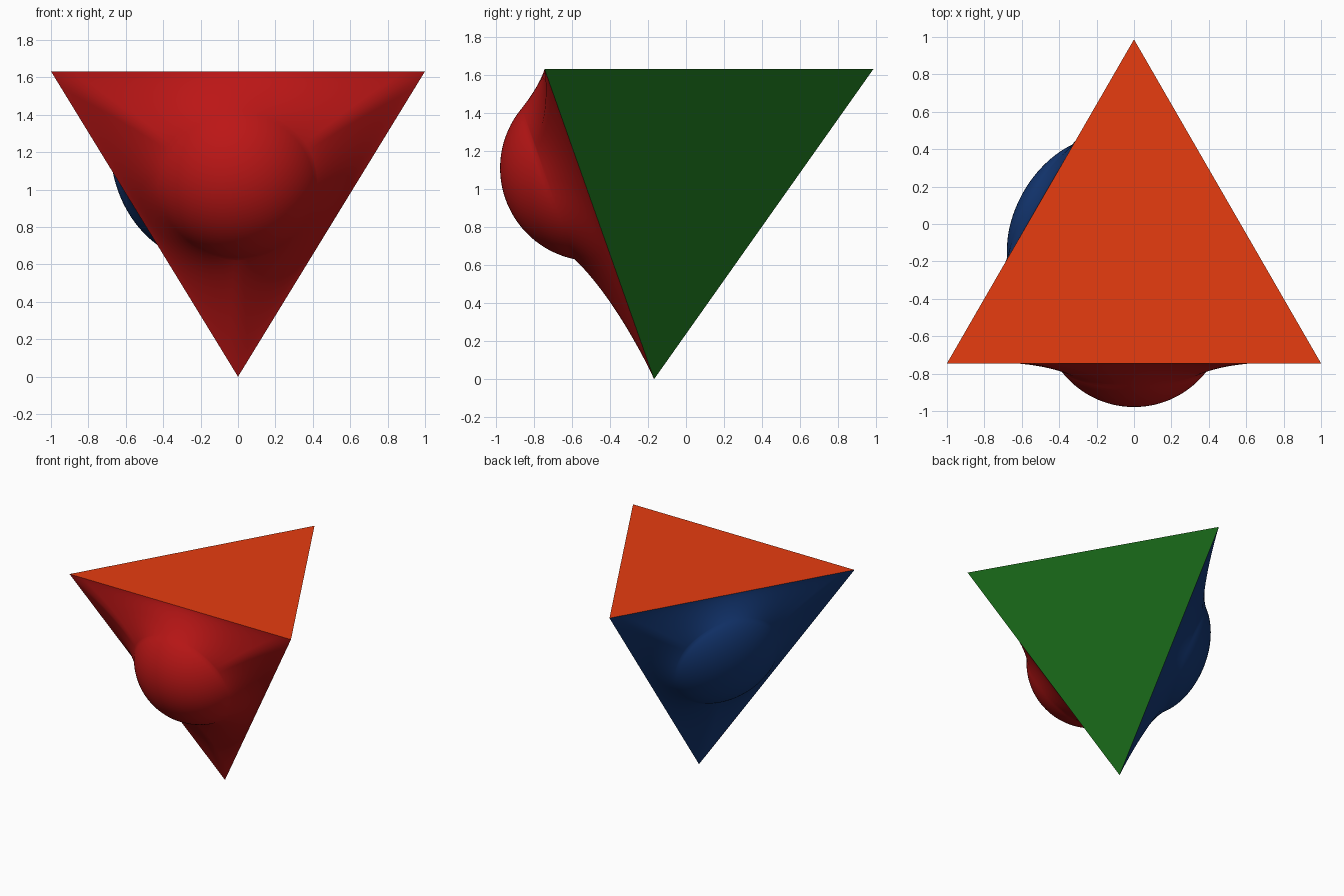
import bpy, bmesh, math
from mathutils import Vector

if "Cube" in bpy.data.objects:
    bpy.data.objects.remove(bpy.data.objects["Cube"])

EDGE_Y, BACK_Y, TOP = -0.745, 0.987, 1.633
LEFT = Vector((-1, EDGE_Y, TOP))
RIGHT = Vector((1, EDGE_Y, TOP))
BACK = Vector((0, BACK_Y, TOP))
TIP = Vector((0, -0.168, 0))
MIDDLE = (LEFT + RIGHT + BACK + TIP) / 4

SEGMENTS, CAP_RINGS, SKIRT_RINGS = 120, 20, 22
BALL_R, BALL_SINK, CONTACT = 0.49, 0.068, 0.42


def finish(name, bm, color, smooth):
    bmesh.ops.recalc_face_normals(bm, faces=bm.faces)
    f = max(bm.faces, key=lambda g: g.calc_area())
    if f.normal.dot(f.calc_center_median() - MIDDLE) < 0:
        bmesh.ops.reverse_faces(bm, faces=bm.faces)
    for face in bm.faces:
        face.smooth = smooth
    mesh = bpy.data.meshes.new(name)
    bm.to_mesh(mesh)
    bm.free()
    mat = bpy.data.materials.new(name + "_color")
    mat.diffuse_color = (*color, 1)
    mat.use_nodes = True
    mat.node_tree.nodes["Principled BSDF"].inputs["Base Color"].default_value = mat.diffuse_color
    mesh.materials.append(mat)
    obj = bpy.data.objects.new(name, mesh)
    bpy.context.collection.objects.link(obj)


def flat_panel(name, corners, color):
    bm = bmesh.new()
    bm.faces.new([bm.verts.new(c) for c in corners])
    finish(name, bm, color, False)


def bulged_panel(name, corners, color, scale):
    """Triangle stretched over a ball: round cap, then a taut skirt to the edges."""
    center = sum(corners, Vector()) / 3
    u = (corners[0] - center).normalized()
    n = (corners[1] - corners[0]).cross(corners[2] - corners[0]).normalized()
    if n.dot(center - MIDDLE) < 0:
        n = -n
    v = n.cross(u)
    inradius = (corners[0] - center).length / 2

    def cap(r):
        return math.sqrt(BALL_R ** 2 - r ** 2) - BALL_SINK

    bm = bmesh.new()
    pole = bm.verts.new(center + n * cap(0) * scale)
    rings = []
    for i in range(1, CAP_RINGS + SKIRT_RINGS + 1):
        ring = []
        for s in range(SEGMENTS):
            a = 2 * math.pi * s / SEGMENTS
            sector = a % (2 * math.pi / 3) - math.pi / 3
            reach = inradius / math.cos(sector)
            if i <= CAP_RINGS:
                r = BALL_R * math.sin(math.asin(CONTACT / BALL_R) * i / CAP_RINGS)
                h = cap(r)
            else:
                t = ((i - CAP_RINGS) / SKIRT_RINGS) ** 1.3
                r = CONTACT + (reach - CONTACT) * t
                fall = max(0, math.log(reach / r) / math.log(reach / CONTACT))
                h = cap(CONTACT) * fall ** 1.15
            p = center + (u * math.cos(a) + v * math.sin(a)) * r + n * h * scale
            ring.append(bm.verts.new(p))
        rings.append(ring)
    for s in range(SEGMENTS):
        e = (s + 1) % SEGMENTS
        bm.faces.new((pole, rings[0][s], rings[0][e]))
        for a, b in zip(rings, rings[1:]):
            bm.faces.new((a[s], b[s], b[e], a[e]))
    finish(name, bm, color, True)


# Flat faces
flat_panel("top_face", (LEFT, RIGHT, BACK), (0.8, 0.045, 0.005))
flat_panel("right_face", (RIGHT, BACK, TIP), (0.009, 0.13, 0.009))
# Faces with bulges
bulged_panel("front_face", (LEFT, RIGHT, TIP), (0.5, 0.008, 0.008), 1.0)
bulged_panel("left_face", (BACK, LEFT, TIP), (0.007, 0.04, 0.18), 0.64)
